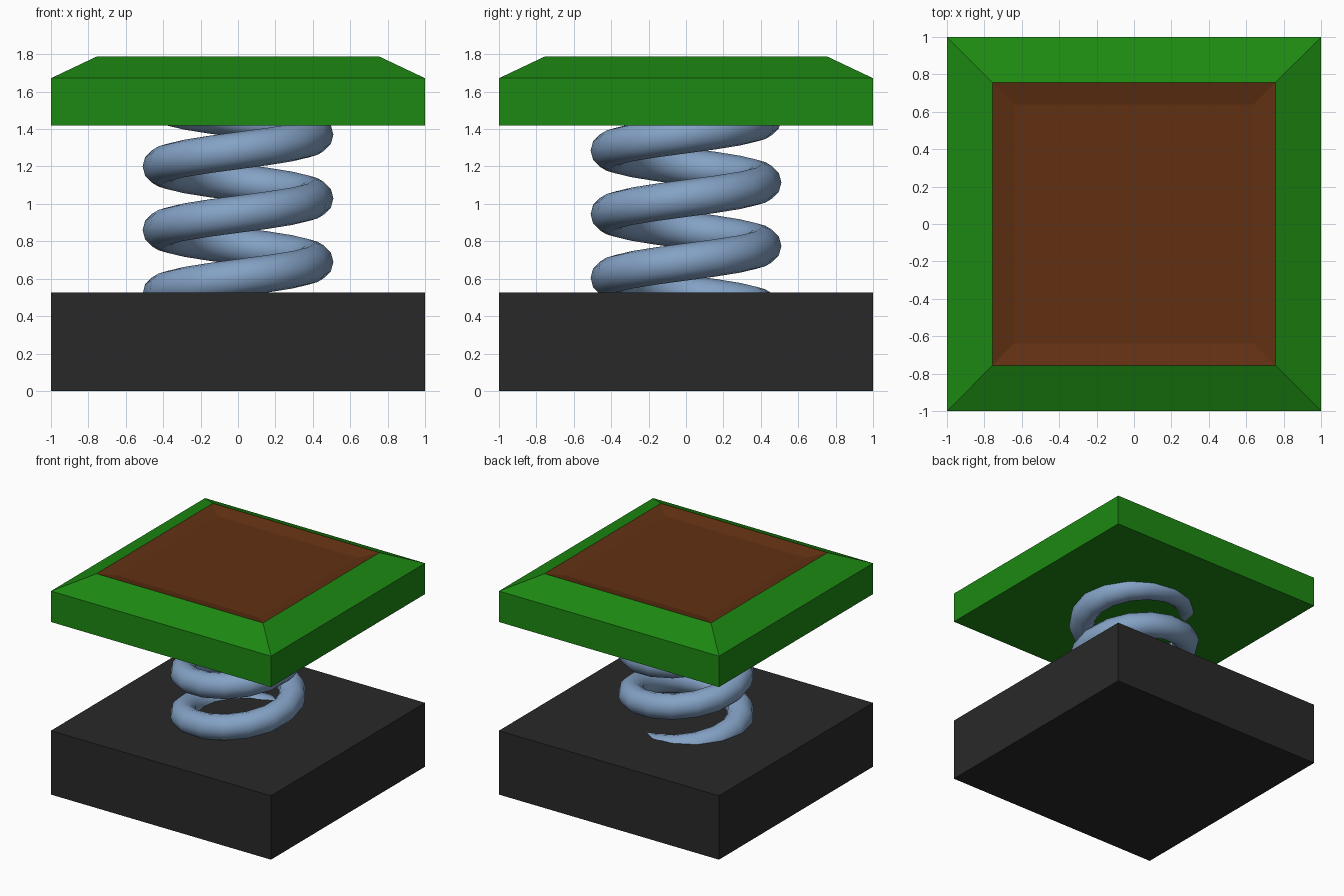
import bpy
import bmesh
from math import cos, sin, pi

if "Cube" in bpy.data.objects:
    bpy.data.objects.remove(bpy.data.objects["Cube"])


def material(name, rgb):
    mat = bpy.data.materials.new(name)
    mat.diffuse_color = (*rgb, 1)
    mat.use_nodes = True
    mat.node_tree.nodes["Principled BSDF"].inputs["Base Color"].default_value = mat.diffuse_color
    return mat


def square(half, z):
    return [(-half, -half, z), (half, -half, z), (half, half, z), (-half, half, z)]


def loft(name, rings, mats, smooth=False, second_from=None):
    """Skin a list of rings and cap both ends; later bands may use material 2."""
    bm = bmesh.new()
    loops = [[bm.verts.new(p) for p in ring] for ring in rings]
    n = len(loops[0])
    for i, (a, b) in enumerate(zip(loops, loops[1:])):
        for j in range(n):
            k = (j + 1) % n
            face = bm.faces.new((a[j], a[k], b[k], b[j]))
            face.material_index = int(second_from is not None and i >= second_from)
    bm.faces.new(loops[0][::-1])
    bm.faces.new(loops[-1]).material_index = int(second_from is not None)
    bmesh.ops.recalc_face_normals(bm, faces=bm.faces[:])
    for face in bm.faces:
        face.smooth = smooth and len(face.verts) == 4
    mesh = bpy.data.meshes.new(name)
    bm.to_mesh(mesh)
    bm.free()
    for mat in mats:
        mesh.materials.append(mat)
    obj = bpy.data.objects.new(name, mesh)
    bpy.context.collection.objects.link(obj)
    return obj


black = material("black", (0.022, 0.022, 0.022))
green = material("green", (0.012, 0.25, 0.006))
brown = material("brown", (0.12, 0.03, 0.006))
steel = material("steel_blue", (0.23, 0.36, 0.56))

# Base block
loft("base", [square(1, 0), square(1, 0.525)], [black])

# Top plate: chamfered rim with a shallow sloped brown recess
loft("top_plate",
     [square(1, 1.418), square(1, 1.672), square(0.757, 1.787), square(0.64, 1.757)],
     [green, brown], second_from=2)

# Coil spring, ends buried in base and plate
RADIUS, WIRE, PITCH, STEPS, SIDES = 0.41, 0.1, 0.34, 16, 12
rings = []
for i in range(int(3.5 * STEPS) + 1):
    t = 2 * pi * i / STEPS
    z = 0.35 + PITCH * i / STEPS
    ring = []
    for j in range(SIDES):
        a = 2 * pi * j / SIDES
        r = RADIUS + WIRE * cos(a)
        ring.append((r * cos(t), r * sin(t), z + WIRE * sin(a)))
    rings.append(ring)
loft("spring", rings, [steel], smooth=True)
